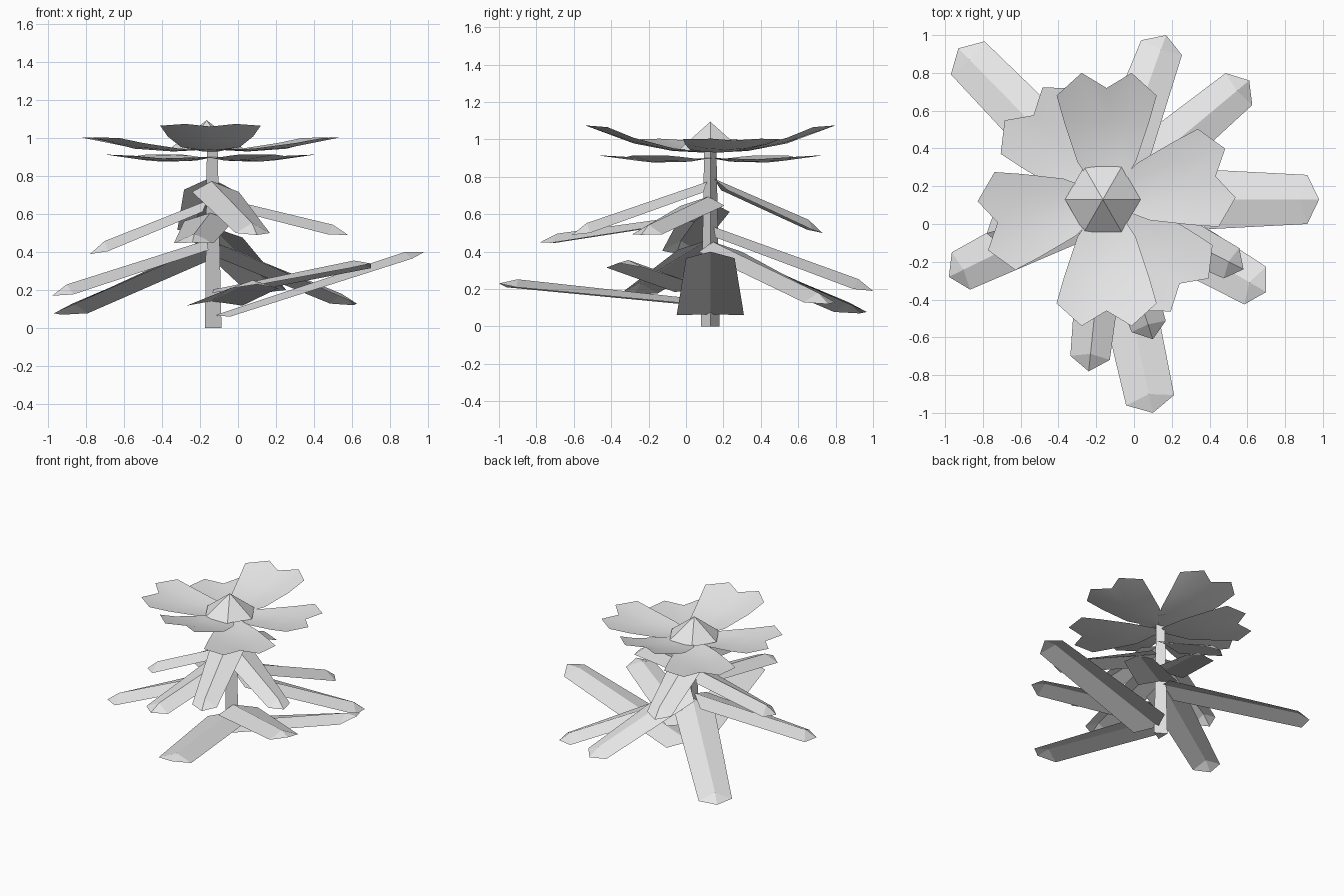
import bpy
from math import sin, cos, radians, tau
from mathutils import Vector, Matrix

if "Cube" in bpy.data.objects:
    bpy.data.objects.remove(bpy.data.objects["Cube"])

grey = bpy.data.materials.new("plain_grey")
grey.use_nodes = True
tone = (0.8, 0.8, 0.8, 1)
grey.diffuse_color = tone
grey.node_tree.nodes["Principled BSDF"].inputs["Base Color"].default_value = tone

AXIS = Vector((-0.145, 0.13, 0))


def make(name, verts, faces, smooth=False):
    mesh = bpy.data.meshes.new(name)
    mesh.from_pydata(verts, [], faces)
    mesh.materials.append(grey)
    for p in mesh.polygons:
        p.use_smooth = smooth
    obj = bpy.data.objects.new(name, mesh)
    bpy.context.collection.objects.link(obj)
    return obj


def ring(centre, radius, sides, z):
    return [(centre.x + radius * cos(tau * i / sides),
             centre.y + radius * sin(tau * i / sides), z) for i in range(sides)]


# Three-sided tapered stem
verts = ring(AXIS, 0.058, 3, 0) + ring(AXIS, 0.038, 3, 0.94)
faces = [(i, (i + 1) % 3, (i + 1) % 3 + 3, i + 3) for i in range(3)]
make("stem", verts, faces + [(2, 1, 0), (3, 4, 5)])

# Six-sided pointed flower centre
heart = AXIS + Vector((-0.02, 0, 0))
verts = ring(heart, 0.2, 6, 0.94) + [(heart.x, heart.y, 1.095)]
make("flower_centre", verts,
     [(i, (i + 1) % 6, 6) for i in range(6)] + [(5, 4, 3, 2, 1, 0)])


def petal(name, angle, base, rise, dip):
    """Bowl-shaped petal with two points at its tip."""
    # distance out, half width, share of rise, share of dip
    rows = [(0.02, 0.04, 0, 0), (0.2, 0.155, 0.06, 0.6),
            (0.41, 0.225, 0.35, 1), (0.55, 0.265, 0.9, 1)]
    tip = (0, 0.12, 0.04, 0.12, 0)
    turn = Matrix.Rotation(radians(angle), 3, "Z")
    verts = []
    for r, (out, half, lift, sag) in enumerate(rows):
        for c in range(5):
            v = c / 2 - 1
            u = out + (tip[c] if r == 3 else 0)
            z = base + rise * lift - dip * sag + 0.015 * v * v * min(r, 2)
            if r == 3:
                z += rise * tip[c] - 0.02 * v * v
            verts.append(AXIS + turn @ Vector((u, v * half, z)))
    faces = [(r * 5 + c, r * 5 + c + 5, r * 5 + c + 6, r * 5 + c + 1)
             for r in range(3) for c in range(4)]
    make(name, verts, faces, smooth=True)


petal("front_petal", -90, 0.93, 0.14, 0)
petal("back_petal", 90, 0.93, 0.14, 0)
petal("left_petal", 12, 0.94, 0.085, 0.025)
petal("right_petal", 192, 0.94, 0.085, 0.025)
petal("lower_left_petal", -49, 0.9, 0.05, 0.04)
petal("lower_right_petal", 131, 0.9, 0.05, 0.04)


def leaf(name, height, tip, base_half, tip_half):
    """Straight strip folded along a raised ridge, pointed at both ends."""
    start = AXIS + Vector((0, 0, height))
    along = Vector(tip) - start
    length = along.length
    along.normalize()
    side = Vector((0, 0, 1)).cross(along).normalized()
    up = along.cross(side)

    def point(u, v, h):
        return start + along * u + side * v + up * h

    fold = 0.03
    near, far = 0.1, length - 0.1
    verts = [point(0.02, 0, 0), point(far, 0, fold), point(length, 0, 0)]
    for s in (1, -1):
        verts += [point(near, s * base_half, -fold),
                  point(far + 0.03, s * tip_half, -fold / 2)]
    make(name, verts, [(0, 1, 4, 3), (1, 2, 4), (0, 5, 6, 1), (1, 6, 2)])


# Upper leaves
leaf("upper_back_leaf", 0.8, (-0.23, 0.73, 0.5), 0.13, 0.1)
leaf("upper_front_leaf", 0.78, (0.1, -0.61, 0.49), 0.13, 0.095)
leaf("upper_left_leaf", 0.7, (0.58, -0.24, 0.49), 0.13, 0.09)
leaf("upper_right_leaf", 0.68, (-0.78, -0.05, 0.39), 0.13, 0.1)
leaf("middle_front_leaf", 0.61, (-0.24, -0.78, 0.45), 0.13, 0.105)

# Drooping lower leaves
leaf("back_leaf", 0.54, (0.17, 1.0, 0.19), 0.15, 0.115)
leaf("back_left_leaf", 0.46, (0.61, 0.76, 0.12), 0.15, 0.11)
leaf("back_right_leaf", 0.44, (-0.93, 0.93, 0.07), 0.15, 0.125)
leaf("front_right_leaf", 0.47, (-0.98, -0.28, 0.17), 0.15, 0.11)

# Rising lowest leaves
leaf("left_leaf", 0.06, (0.98, 0.13, 0.4), 0.18, 0.13)
leaf("front_leaf", 0.14, (0.1, -1.0, 0.23), 0.15, 0.13)
leaf("front_left_leaf", 0.2, (0.7, -0.36, 0.34), 0.16, 0.115)
